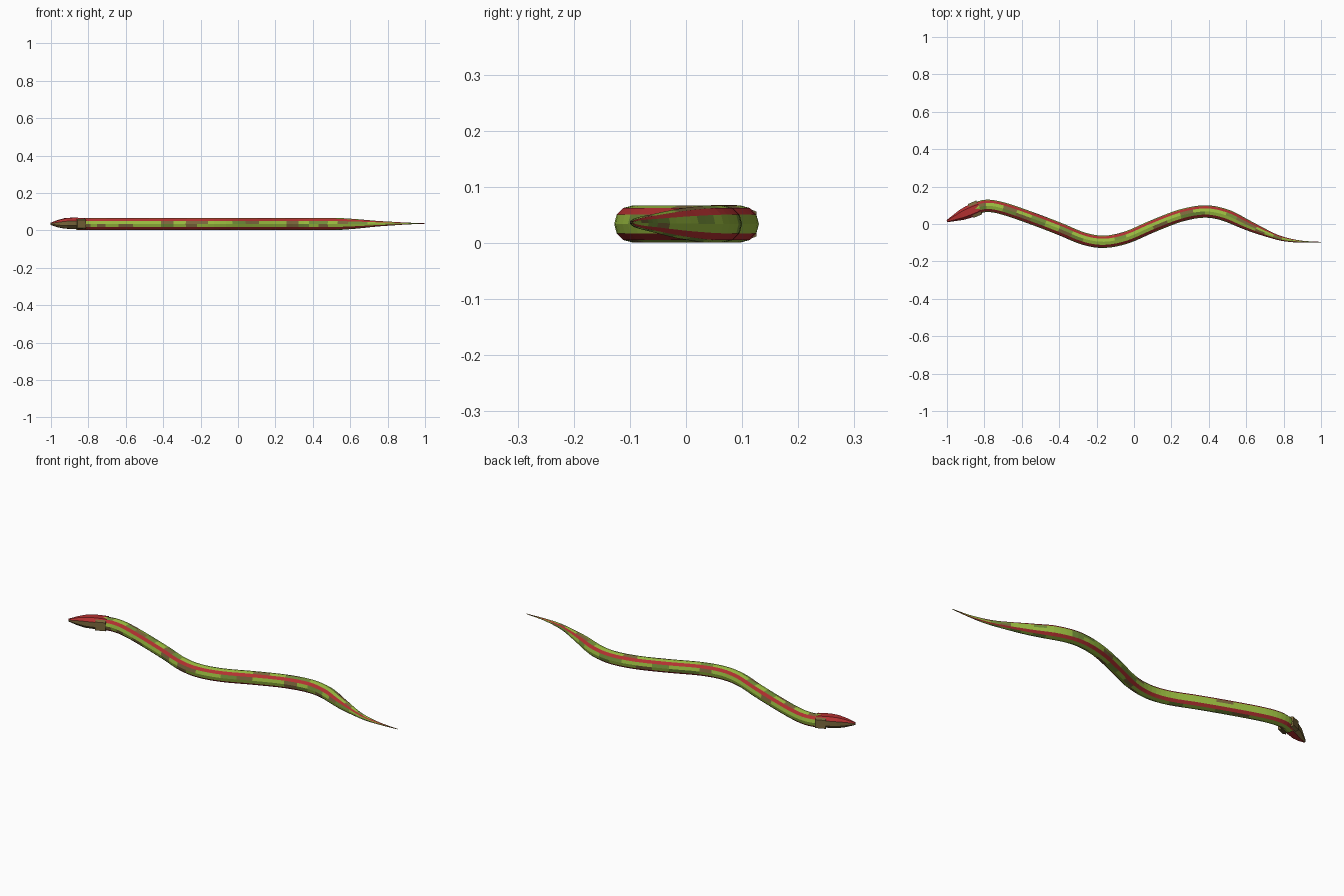
import bpy, math, random
from mathutils import Vector

if "Cube" in bpy.data.objects:
    bpy.data.objects.remove(bpy.data.objects["Cube"])

random.seed(4)


def material(name, rgb):
    m = bpy.data.materials.new(name)
    m.diffuse_color = (*rgb, 1)
    m.use_nodes = True
    m.node_tree.nodes["Principled BSDF"].inputs["Base Color"].default_value = m.diffuse_color
    return m


MATS = [material("red", (0.45, 0.03, 0.03)), material("lime", (0.32, 0.50, 0.05)),
        material("olive", (0.20, 0.14, 0.045)), material("green", (0.17, 0.27, 0.04))]
RED, LIME, OLIVE, GREEN = range(4)


def loft(name, rings, colour):
    """Skin closed rings with quads, cap both ends; colour(i, j) picks the material."""
    n = len(rings[0])
    verts = [p for r in rings for p in r]
    faces, mats = [], []
    for i in range(len(rings) - 1):
        for j in range(n):
            k = (j + 1) % n
            faces.append((i * n + j, i * n + k, (i + 1) * n + k, (i + 1) * n + j))
            mats.append(colour(i, j))
    faces += [tuple(reversed(range(n))), tuple(range(len(verts) - n, len(verts)))]
    mats += [OLIVE, OLIVE]
    me = bpy.data.meshes.new(name)
    me.from_pydata(verts, [], faces)
    for m in MATS:
        me.materials.append(m)
    me.polygons.foreach_set("material_index", mats)
    me.update()
    ob = bpy.data.objects.new(name, me)
    bpy.context.collection.objects.link(ob)
    return ob


def spline(pts, steps):
    """Catmull-Rom curve through the points."""
    out = []
    p = [pts[0] * 2 - pts[1]] + pts + [pts[-1] * 2 - pts[-2]]
    for a, b, c, d in zip(p, p[1:], p[2:], p[3:]):
        for s in range(steps):
            t = s / steps
            out.append(0.5 * (2 * b + (c - a) * t + (2 * a - 5 * b + 4 * c - d) * t * t
                              + (3 * b - a - 3 * c + d) * t ** 3))
    return out + [pts[-1]]


# Body: wavy 12-sided tube tapering into the tail
path = spline([Vector(p) for p in (
    (-0.86, 0.078), (-0.79, 0.097), (-0.70, 0.083), (-0.55, 0.032), (-0.40, -0.025),
    (-0.27, -0.078), (-0.16, -0.095), (-0.04, -0.072), (0.10, -0.012), (0.25, 0.045),
    (0.38, 0.067), (0.49, 0.047), (0.60, -0.003), (0.70, -0.046), (0.79, -0.078),
    (0.89, -0.094), (1.0, -0.097))], 4)


def radius(x):
    stops = [(-2, 0.033), (0.53, 0.033), (0.63, 0.026), (0.75, 0.0145), (0.9, 0.005), (1.01, 0.001)]
    for (x0, r0), (x1, r1) in zip(stops, stops[1:]):
        if x <= x1:
            return r0 + (r1 - r0) * (x - x0) / (x1 - x0)
    return 0.001


rings = []
for i, p in enumerate(path):
    t = (path[min(i + 1, len(path) - 1)] - path[max(i - 1, 0)]).normalized()
    side, r = Vector((t.y, -t.x)), radius(p.x)
    zc = 0.034 + 0.003 * (0.033 - r) / 0.033
    rings.append([(p.x + side.x * r * math.cos(a), p.y + side.y * r * math.cos(a),
                   zc + r * math.sin(a)) for a in (math.tau * j / 12 for j in range(12))])

# Four red stripes between patches of lime, green and olive
patches = {}


def body_colour(i, j):
    if j % 3 == 1:
        return RED
    key = (i // 2, j)
    if key not in patches:
        patches[key] = random.choice((LIME, LIME, LIME, GREEN, OLIVE))
    return patches[key]


loft("body", rings, body_colour)

# Head: boxy wedge, along the axis from snout to neck
axis = Vector((0.17, 0.073)).normalized()
across = Vector((axis.y, -axis.x))
snout = Vector((-1.0, 0.015))


def section(t, w, z0, z1):
    h = z1 - z0
    c = snout + axis * t
    outline = ((1, 0.28), (1, 0.72), (0.55, 1), (-0.55, 1), (-1, 0.72), (-1, 0.28), (-0.5, 0), (0.5, 0))
    return [(c.x + across.x * w * u, c.y + across.y * w * u, z0 + h * v) for u, v in outline]


head = [(0, 0.006, 0.029, 0.041), (0.045, 0.018, 0.016, 0.056), (0.085, 0.029, 0.009, 0.065),
        (0.125, 0.034, 0.008, 0.068), (0.165, 0.035, 0.008, 0.067), (0.19, 0.031, 0.008, 0.064)]
loft("head", [section(*s) for s in head], lambda i, j: RED if j in (1, 2, 3, 6) else OLIVE)

# Jaw blocks: raised plates at the back of each cheek
for sgn, label in ((1, "right"), (-1, "left")):
    plate = []
    for t in (0.138, 0.188):
        c = snout + axis * t
        plate.append([(*(c + across * sgn * w), z) for w, z in
                      ((0.024, 0.006), (0.040, 0.012), (0.040, 0.056), (0.024, 0.062))][::sgn])
    loft(label + "_jaw", plate, lambda i, j: OLIVE)
